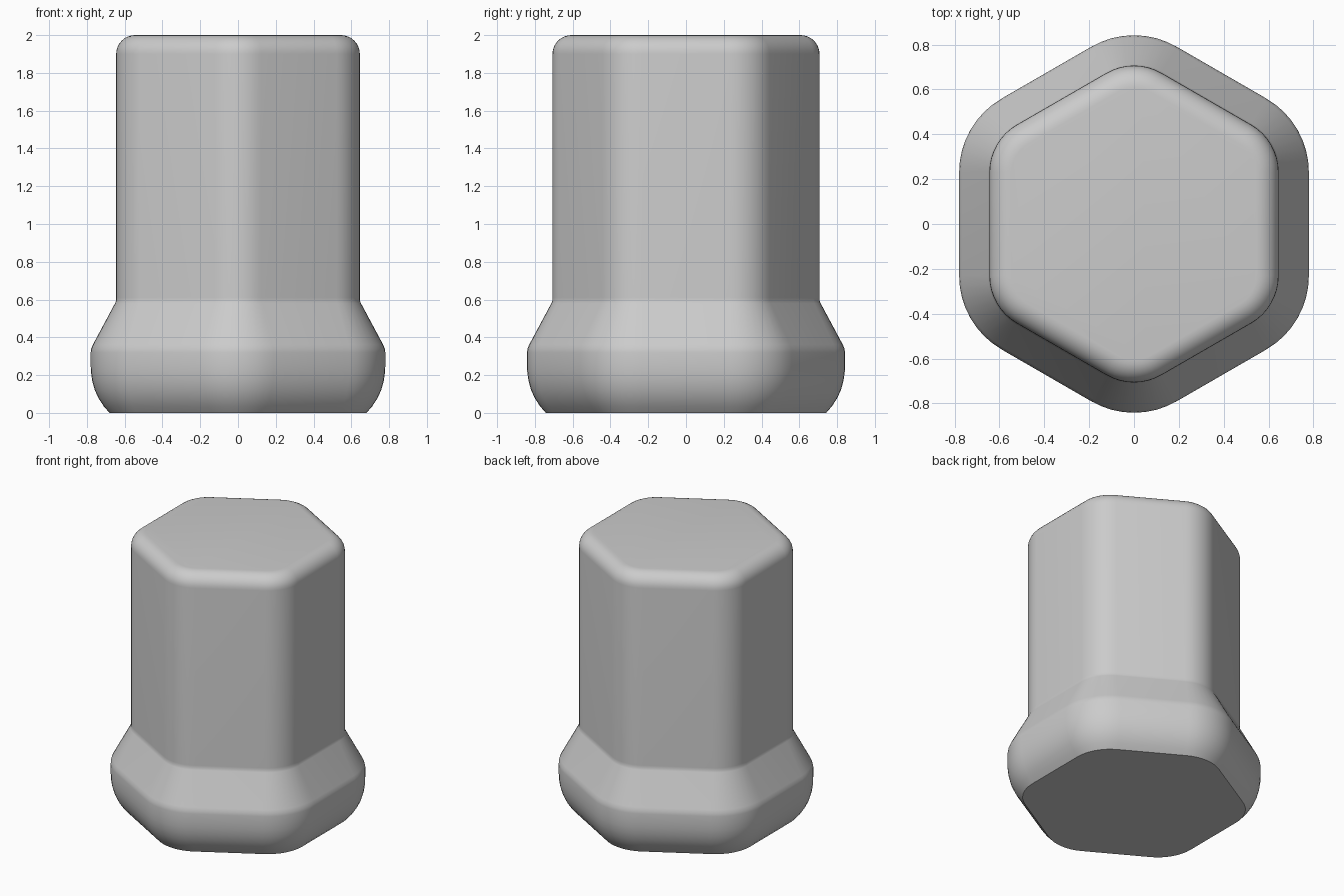
import bpy, bmesh, math

if "Cube" in bpy.data.objects:
    bpy.data.objects.remove(bpy.data.objects["Cube"])

CORE = 0.40      # half-width of the sharp inner hexagon
STEPS = 8        # segments in each rounded corner


def rounded_hexagon(half_width):
    """Hexagon outline with corners on +y/-y, rounded by offsetting the core."""
    r = half_width - CORE
    corner = CORE / math.cos(math.pi / 6)
    points = []
    for k in range(6):
        mid = math.radians(30 + 60 * k)
        for s in range(STEPS + 1):
            a = mid + math.radians(-30 + 60 * s / STEPS)
            points.append((corner * math.cos(mid) + r * math.cos(a),
                           corner * math.sin(mid) + r * math.sin(a)))
    return points


# Side profile: (half-width, height)
profile = [(0.68, 0), (0.71, 0.034), (0.737, 0.075), (0.758, 0.12), (0.772, 0.17),
           (0.779, 0.22), (0.78, 0.26), (0.78, 0.32), (0.777, 0.34), (0.768, 0.362),
           (0.651, 0.58), (0.646, 0.593), (0.645, 0.61), (0.645, 1.9)]
for i in range(1, 9):                                   # rounded top rim
    t = math.radians(90 * i / 8)
    profile.append((0.545 + 0.1 * math.cos(t), 1.9 + 0.1 * math.sin(t)))

# Loft the outline along the profile
bm = bmesh.new()
rings = [[bm.verts.new((x, y, z)) for x, y in rounded_hexagon(w)] for w, z in profile]
n = len(rings[0])
for low, high in zip(rings, rings[1:]):
    for i in range(n):
        j = (i + 1) % n
        bm.faces.new((low[i], low[j], high[j], high[i]))
bm.faces.new(rings[0][::-1])
bm.faces.new(rings[-1])

mesh = bpy.data.meshes.new("flared_hex_cap")
bm.to_mesh(mesh)
bm.free()
cap = bpy.data.objects.new("flared_hex_cap", mesh)
bpy.context.collection.objects.link(cap)

grey = bpy.data.materials.new("light grey")
grey.diffuse_color = (0.6, 0.6, 0.6, 1)
grey.use_nodes = True
grey.node_tree.nodes["Principled BSDF"].inputs["Base Color"].default_value = grey.diffuse_color
mesh.materials.append(grey)

# Smooth shading with a crisp bottom edge
bpy.context.view_layer.objects.active = cap
cap.select_set(True)
bpy.ops.object.shade_smooth_by_angle(angle=math.radians(35))
